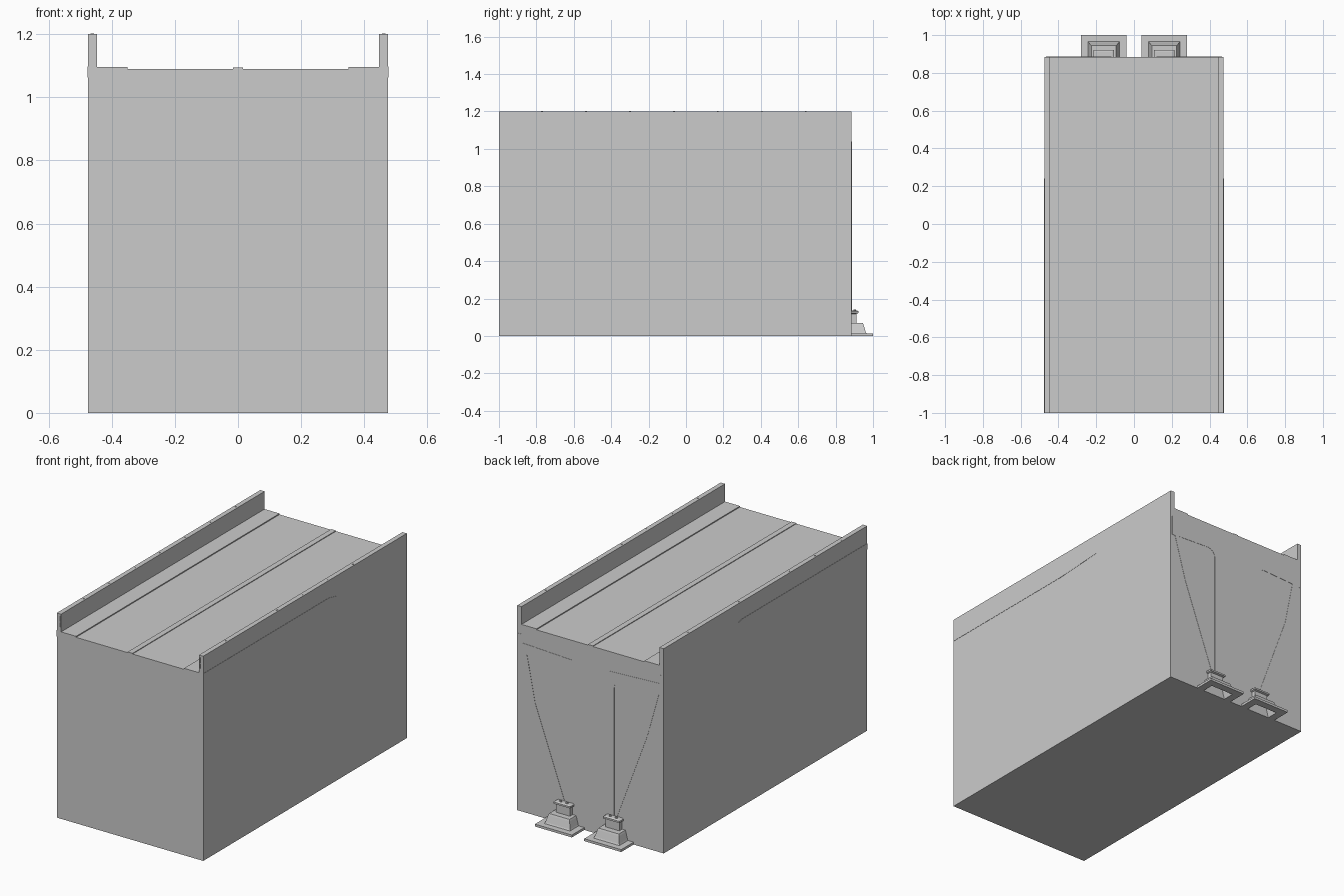
import bpy, bmesh, math
from mathutils import Vector

if "Cube" in bpy.data.objects:
    bpy.data.objects.remove(bpy.data.objects["Cube"])

BACK, FRONT = 0.885, -1.0


def finish(name, bm):
    bmesh.ops.recalc_face_normals(bm, faces=bm.faces)
    me = bpy.data.meshes.new(name)
    bm.to_mesh(me)
    bm.free()
    ob = bpy.data.objects.new(name, me)
    bpy.context.collection.objects.link(ob)
    return ob


def extrude_xz(name, pts, y0, y1):
    """Closed x/z profile swept along y."""
    bm = bmesh.new()
    f = bm.faces.new([bm.verts.new((x, y0, z)) for x, z in pts])
    r = bmesh.ops.extrude_face_region(bm, geom=[f])
    moved = [v for v in r["geom"] if isinstance(v, bmesh.types.BMVert)]
    bmesh.ops.translate(bm, verts=moved, vec=(0, y1 - y0, 0))
    return finish(name, bm)


def box(name, lo, hi):
    pts = [(lo[0], lo[2]), (hi[0], lo[2]), (hi[0], hi[2]), (lo[0], hi[2])]
    return extrude_xz(name, pts, lo[1], hi[1])


def loft(name, cx, cy, rings):
    """Stack of rectangles (half x, half y, z), capped at both ends."""
    bm = bmesh.new()
    loops = [[bm.verts.new((cx + sx * hx, cy + sy * hy, z))
              for sx, sy in ((-1, -1), (1, -1), (1, 1), (-1, 1))]
             for hx, hy, z in rings]
    for a, b in zip(loops, loops[1:]):
        for i in range(4):
            j = (i + 1) % 4
            bm.faces.new((a[i], a[j], b[j], b[i]))
    bm.faces.new(loops[0])
    bm.faces.new(loops[-1])
    return finish(name, bm)


def stud(name, x, y, z, r, h):
    bm = bmesh.new()
    bmesh.ops.create_cone(bm, cap_ends=True, segments=8, radius1=r, radius2=r, depth=h)
    bmesh.ops.translate(bm, verts=bm.verts, vec=(x, y, z))
    return finish(name, bm)


# Solid body: deck, kerbs, centre strip and both parapets in one section
half = [(0.475, 0), (0.475, 1.2), (0.447, 1.2), (0.447, 1.096),
        (0.35, 1.096), (0.35, 1.09), (0.016, 1.09), (0.016, 1.094)]
extrude_xz("bridge_body", half + [(-x, z) for x, z in reversed(half)], FRONT, BACK)

for s, side in ((1, "right"), (-1, "left")):
    # Fascia strip along the outer side, tapering out toward the back
    bm = bmesh.new()
    strip = [(-1, 1.062), (-0.07, 1.062), (0.24, 1.08), (0.16, 1.098), (-1, 1.098)]
    f = bm.faces.new([bm.verts.new((s * 0.474, y, z)) for y, z in strip])
    r = bmesh.ops.extrude_face_region(bm, geom=[f])
    bmesh.ops.translate(bm, vec=(s * 0.0025, 0, 0),
                        verts=[v for v in r["geom"] if isinstance(v, bmesh.types.BMVert)])
    finish("fascia_strip_" + side, bm)

    # Anchor studs on the parapet top
    for i in range(7):
        stud(f"parapet_stud_{side}_{i}", s * 0.462, 0.64 - 0.235 * i, 1.2, 0.005, 0.003)

    # Slit marks on the parapet front end
    for i, (z0, z1) in enumerate(((1.123, 1.15), (1.157, 1.187))):
        a, b = sorted((s * 0.452, s * 0.456))
        box(f"parapet_slit_{side}_{i}", (a, FRONT - 0.001, z0), (b, FRONT + 0.01, z1))

    # Girder frame on the back face: outer lug, flange, rounded knee and inner web
    arc = [(0.205 - 0.05 * math.cos(t), 0.885 + 0.05 * math.sin(t))
           for t in (math.radians(15 * k) for k in range(7))]
    frame = [(0.12, 0.12), (0.12, 0.975), (0.45, 0.99), (0.45, 1.04),
             (0.465, 1.04), (0.465, 0.92), (0.42, 0.925)]
    frame += list(reversed(arc)) + [(0.155, 0.12)]
    extrude_xz("girder_frame_" + side, [(s * x, z) for x, z in frame],
               BACK - 0.01, BACK + 0.0015)
    brace = [(0.445, 0.925), (0.41, 0.925), (0.358, 0.66), (0.165, 0.13), (0.172, 0.13), (0.37, 0.66)]
    extrude_xz("slanted_web_" + side, [(s * x, z) for x, z in brace],
               BACK - 0.01, BACK + 0.0015)

    # Bearing pedestal, half sunk into the back face and hollow underneath
    cx = s * 0.16
    loft("bearing_pedestal_" + side, cx, BACK, [
        (0.06, 0.055, 0.055), (0.075, 0.07, 0.0), (0.12, 0.115, 0.0), (0.12, 0.115, 0.014),
        (0.083, 0.08, 0.014), (0.08, 0.076, 0.022), (0.07, 0.064, 0.06), (0.066, 0.06, 0.07),
        (0.045, 0.026, 0.07), (0.045, 0.026, 0.118), (0.054, 0.037, 0.122),
        (0.054, 0.037, 0.132), (0.045, 0.028, 0.136)])
    for k in (-1, 1):
        stud(f"bearing_bolt_{side}_{k}", cx + k * 0.02, 0.902, 0.138, 0.007, 0.008)
